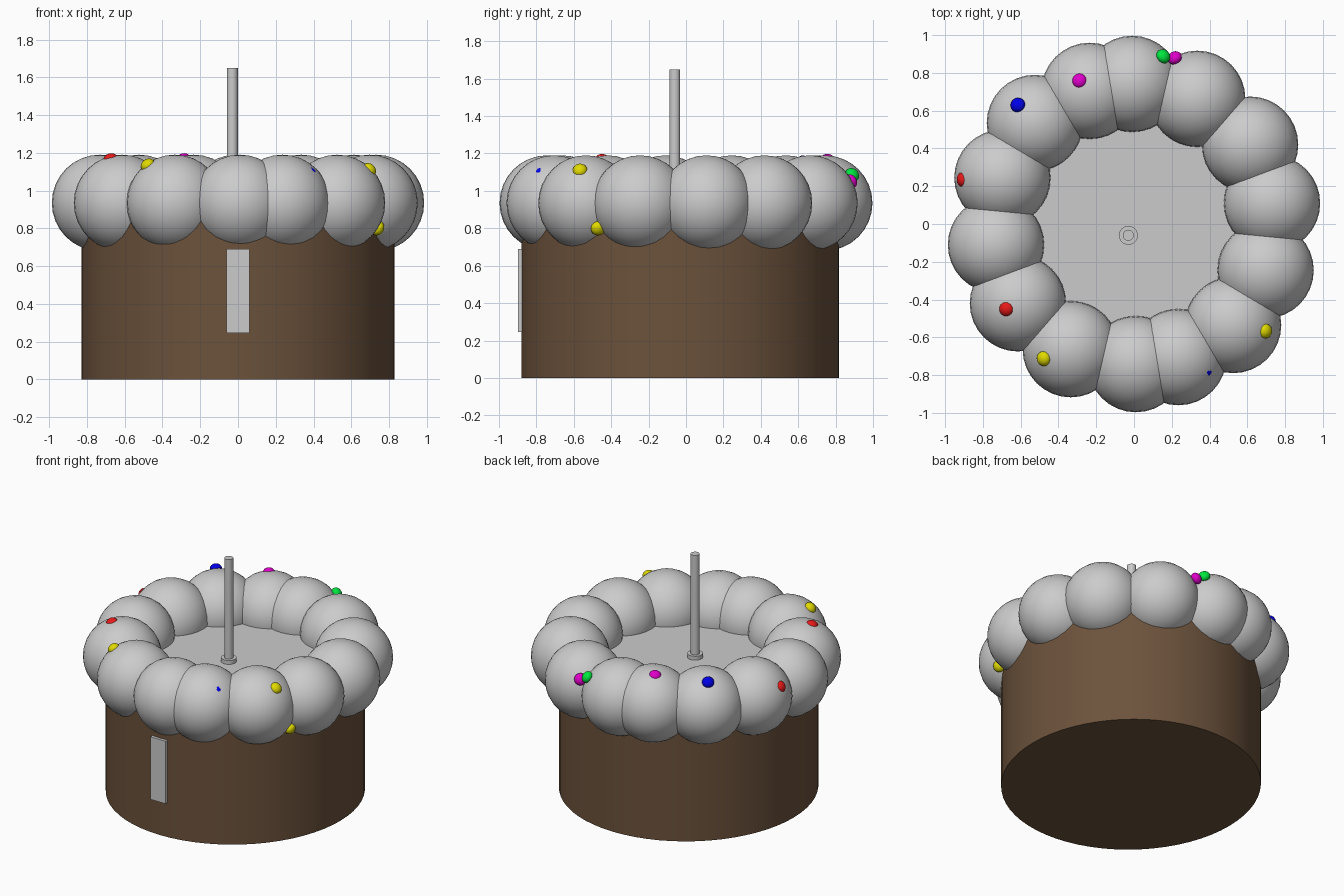
import bpy, math
from mathutils import Vector

if "Cube" in bpy.data.objects:
    bpy.data.objects.remove(bpy.data.objects["Cube"])


def material(name, rgb):
    m = bpy.data.materials.new(name)
    m.diffuse_color = (*rgb, 1)
    m.use_nodes = True
    m.node_tree.nodes["Principled BSDF"].inputs["Base Color"].default_value = m.diffuse_color
    return m


def finish(name, mat=None):
    ob = bpy.context.object
    ob.name = name
    if mat:
        ob.data.materials.append(mat)
    bpy.ops.object.shade_smooth_by_angle(angle=math.radians(35))
    return ob


def cylinder(name, x, y, z0, z1, rx, ry=None, mat=None, sides=32):
    bpy.ops.mesh.primitive_cylinder_add(vertices=sides, radius=1, depth=1,
                                        location=(x, y, (z0 + z1) / 2))
    bpy.context.object.scale = (rx, ry or rx, z1 - z0)
    return finish(name, mat)


def ball(name, loc, r, mat=None, seg=32):
    bpy.ops.mesh.primitive_uv_sphere_add(segments=seg, ring_count=seg // 2,
                                         radius=r, location=loc)
    return finish(name, mat)


brown = material("chocolate", (0.15, 0.085, 0.045))
colours = {
    "red": material("red", (0.8, 0.01, 0.01)),
    "yellow": material("yellow", (0.75, 0.7, 0.0)),
    "blue": material("blue", (0.0, 0.0, 0.8)),
    "green": material("green", (0.0, 0.8, 0.05)),
    "magenta": material("magenta", (0.75, 0.0, 0.6)),
}

# cake body and icing on top
cylinder("cake_body", 0, -0.03, 0, 0.88, 0.829, 0.849, brown, 64)
cylinder("icing_top", 0, 0, 0.86, 0.915, 0.72)

# ring of icing balls: seven, each with a twin across the centre
BALL_Z, BALL_R = 0.935, 0.255
half = [(-0.01, 0.742), (0.335, 0.663), (0.615, 0.42), (0.731, 0.11),
        (0.697, -0.245), (0.525, -0.535), (0.235, -0.705)]
centres = []
for x, y in half:
    for s in (1, -1):
        centres.append(Vector((s * x, s * y, BALL_Z)))
for c in centres:
    ball("icing_ball", c, BALL_R)

# candle and its holder
cylinder("candle_holder", -0.03, -0.06, 0.90, 0.943, 0.05)
cylinder("candle", -0.03, -0.06, 0.92, 1.65, 0.029)

# plain upright decoration on the front of the cake
bpy.ops.mesh.primitive_cube_add(size=1, location=(0.0, -0.874, 0.467))
bpy.context.object.scale = (0.12, 0.048, 0.445)
finish("front_decoration")

# sprinkles pressed into the icing
sprinkles = [
    ("red", (-0.675, -0.45, 1.165)), ("red", (-0.905, 0.235, 1.05)),
    ("yellow", (-0.478, -0.713, 1.135)), ("yellow", (0.695, -0.567, 1.11)),
    ("yellow", (0.74, -0.47, 0.80)), ("blue", (-0.615, 0.63, 1.155)),
    ("magenta", (-0.288, 0.758, 1.165)), ("magenta", (0.215, 0.88, 1.05)),
    ("green", (0.155, 0.888, 1.085)), ("blue", (0.375, -0.775, 1.085)),
]
for colour, p in sprinkles:
    s = ball("sprinkle", p, 0.04, colours[colour], 16)
    # flatten each one against the nearest icing ball
    near = min(centres, key=lambda c: (c - Vector(p)).length)
    s.rotation_euler = (Vector(p) - near).to_track_quat('Z', 'Y').to_euler()
    s.scale = (1, 1, 0.8)
    # the last one is almost buried in the icing
    if p[0] == 0.375:
        n = (Vector(p) - near).normalized()
        s.location = near + n * (BALL_R - 0.031)
